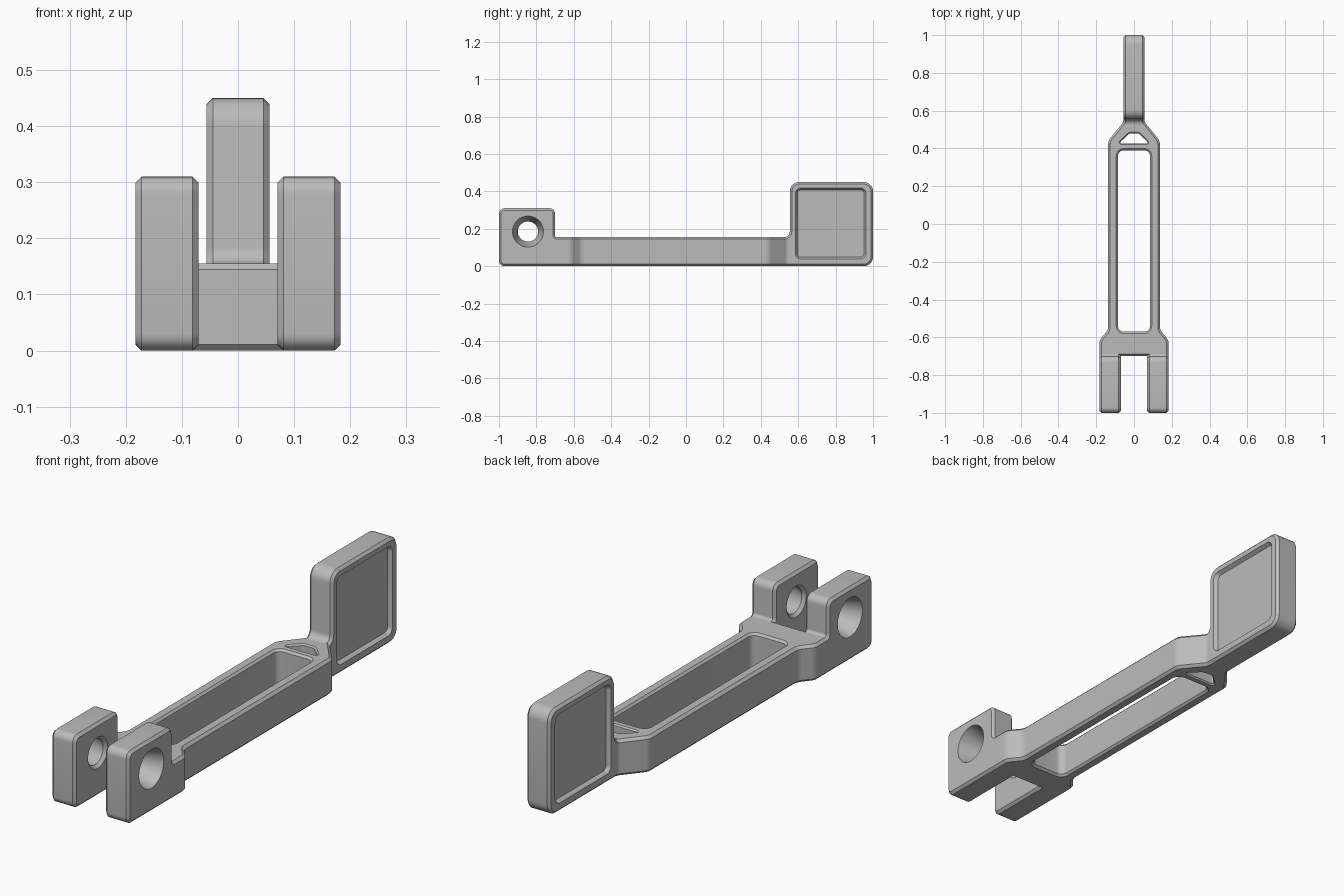
import bpy
import bmesh
import math
from mathutils import Vector

if "Cube" in bpy.data.objects:
    bpy.data.objects.remove(bpy.data.objects["Cube"], do_unlink=True)

CHAMFER = 0.011
BAR_TOP = 0.155

grey = bpy.data.materials.new("plain_grey")
grey.use_nodes = True
colour = (0.5, 0.5, 0.5, 1.0)
grey.diffuse_color = colour
grey.node_tree.nodes["Principled BSDF"].inputs["Base Color"].default_value = colour


def rounded(corners, steps=7):
    """Round each (u, v, radius) corner of a closed outline."""
    points = []
    for i, (u, v, radius) in enumerate(corners):
        p = Vector((u, v))
        if radius == 0:
            points.append(p)
            continue
        a = (Vector(corners[i - 1][:2]) - p).normalized()
        b = (Vector(corners[(i + 1) % len(corners)][:2]) - p).normalized()
        half = a.angle(b) / 2
        centre = p + (a + b).normalized() * radius / math.sin(half)
        start = p + a * radius / math.tan(half) - centre
        end = p + b * radius / math.tan(half) - centre
        sweep = math.pi - 2 * half
        for k in range(steps + 1):
            t = k / steps
            arc = start * math.sin((1 - t) * sweep) + end * math.sin(t * sweep)
            points.append(centre + arc / math.sin(sweep))
    return points


def inset(points, amount):
    """Move a counter-clockwise outline inwards by amount."""
    result = []
    for i, p in enumerate(points):
        d1 = (p - points[i - 1]).normalized()
        d2 = (points[(i + 1) % len(points)] - p).normalized()
        n1, n2 = Vector((-d1.y, d1.x)), Vector((-d2.y, d2.x))
        result.append(p + (n1 + n2) * amount / (1 + n1.dot(n2)))
    return result


def loft(name, outline, sections, axis):
    """Stack inset copies of an outline at (position, inset) along x or z."""
    bm = bmesh.new()
    rings = []
    for t, amount in sections:
        ring = []
        for p in inset(outline, amount):
            co = (t, p.x, p.y) if axis == "x" else (p.x, p.y, t)
            ring.append(bm.verts.new(co))
        rings.append(ring)
    count = len(outline)
    for low, high in zip(rings, rings[1:]):
        for i in range(count):
            j = (i + 1) % count
            bm.faces.new((low[i], low[j], high[j], high[i]))
    bm.faces.new(rings[0][::-1])
    bm.faces.new(rings[-1])
    bmesh.ops.recalc_face_normals(bm, faces=bm.faces)
    mesh = bpy.data.meshes.new(name)
    bm.to_mesh(mesh)
    bm.free()
    mesh.materials.append(grey)
    obj = bpy.data.objects.new(name, mesh)
    bpy.context.collection.objects.link(obj)
    return obj


def slab(name, outline, low, high, axis):
    """Extrude an outline with chamfered rims."""
    c = CHAMFER
    return loft(name, outline, [(low, c), (low + c, 0), (high - c, 0), (high, c)], axis)


def select(obj):
    bpy.ops.object.select_all(action="DESELECT")
    obj.select_set(True)
    bpy.context.view_layer.objects.active = obj


def cut(target, cutter):
    cutter.hide_render = True
    mod = target.modifiers.new("cut", "BOOLEAN")
    mod.operation = "DIFFERENCE"
    mod.solver = "EXACT"
    mod.object = cutter
    select(target)
    bpy.ops.object.modifier_apply(modifier=mod.name)
    bpy.data.objects.remove(cutter, do_unlink=True)


def through_cut(target, outline, c):
    """Cut a vertical opening with chamfered rims through the bar."""
    sections = [(-c, -2 * c), (c, 0), (BAR_TOP - c, 0), (BAR_TOP + c, -2 * c)]
    cut(target, loft("opening_cutter", outline, sections, "z"))


# Bar: mirrored plan outline, wide at the fork and narrow at the head
side = [(0.183, -0.70, 0), (0.183, -0.615, 0.05), (0.137, -0.56, 0.05),
        (0.137, 0.44, 0.05), (0.056, 0.54, 0.03), (0.056, 0.575, 0)]
plan = side + [(-x, y, r) for x, y, r in reversed(side)]
bar = slab("bar", rounded(plan), 0, BAR_TOP, "z")

# Long slot and small gusset opening
slot = [(-0.085, -0.57, 0.03), (0.085, -0.57, 0.03),
        (0.085, 0.39, 0.03), (-0.085, 0.39, 0.03)]
through_cut(bar, rounded(slot), 0.009)
gusset = [(-0.08, 0.426, 0.006), (0.08, 0.426, 0.006),
          (0.025, 0.48, 0.025), (-0.025, 0.48, 0.025)]
through_cut(bar, rounded(gusset), 0.006)

# Fork prongs with tapered pin holes
prong_shape = rounded([(-1, 0, 0.03), (-0.66, 0, 0), (-0.66, BAR_TOP, 0),
                       (-0.70, BAR_TOP, 0.012), (-0.70, 0.31, 0.03), (-1, 0.31, 0.03)])
pin_radius = 0.054
circle = []
for k in range(48):
    a = math.tau * k / 48
    circle.append(Vector((-0.845 + pin_radius * math.cos(a), 0.185 + pin_radius * math.sin(a))))
pin_sections = [(0.06, -0.022), (0.083, 0), (0.183, -0.029), (0.2, -0.034)]
prongs = []
for name, s in (("fork_prong_left", 1), ("fork_prong_right", -1)):
    low, high = sorted((s * 0.07, s * 0.183))
    prong = slab(name, prong_shape, low, high, "x")
    sections = [(s * t, amount) for t, amount in pin_sections]
    cut(prong, loft("pin_cutter", circle, sections, "x"))
    prongs.append(prong)

# Upright head plate with a recessed panel on each side
head = slab("head", rounded([(0.50, 0, 0), (1, 0, 0.05), (1, 0.45, 0.05),
                             (0.555, 0.45, 0.05), (0.555, BAR_TOP, 0.03),
                             (0.50, BAR_TOP, 0)]), -0.056, 0.056, "x")
panel = rounded([(0.585, 0.038, 0.03), (0.962, 0.038, 0.03),
                 (0.962, 0.418, 0.03), (0.585, 0.418, 0.03)])
for s in (1, -1):
    sections = [(s * 0.04, 0.01), (s * 0.056, 0), (s * 0.072, -0.01)]
    cut(head, loft("panel_cutter", panel, sections, "x"))

for part in [bar, head] + prongs:
    select(part)
    bpy.ops.object.shade_smooth_by_angle(angle=math.radians(30))
